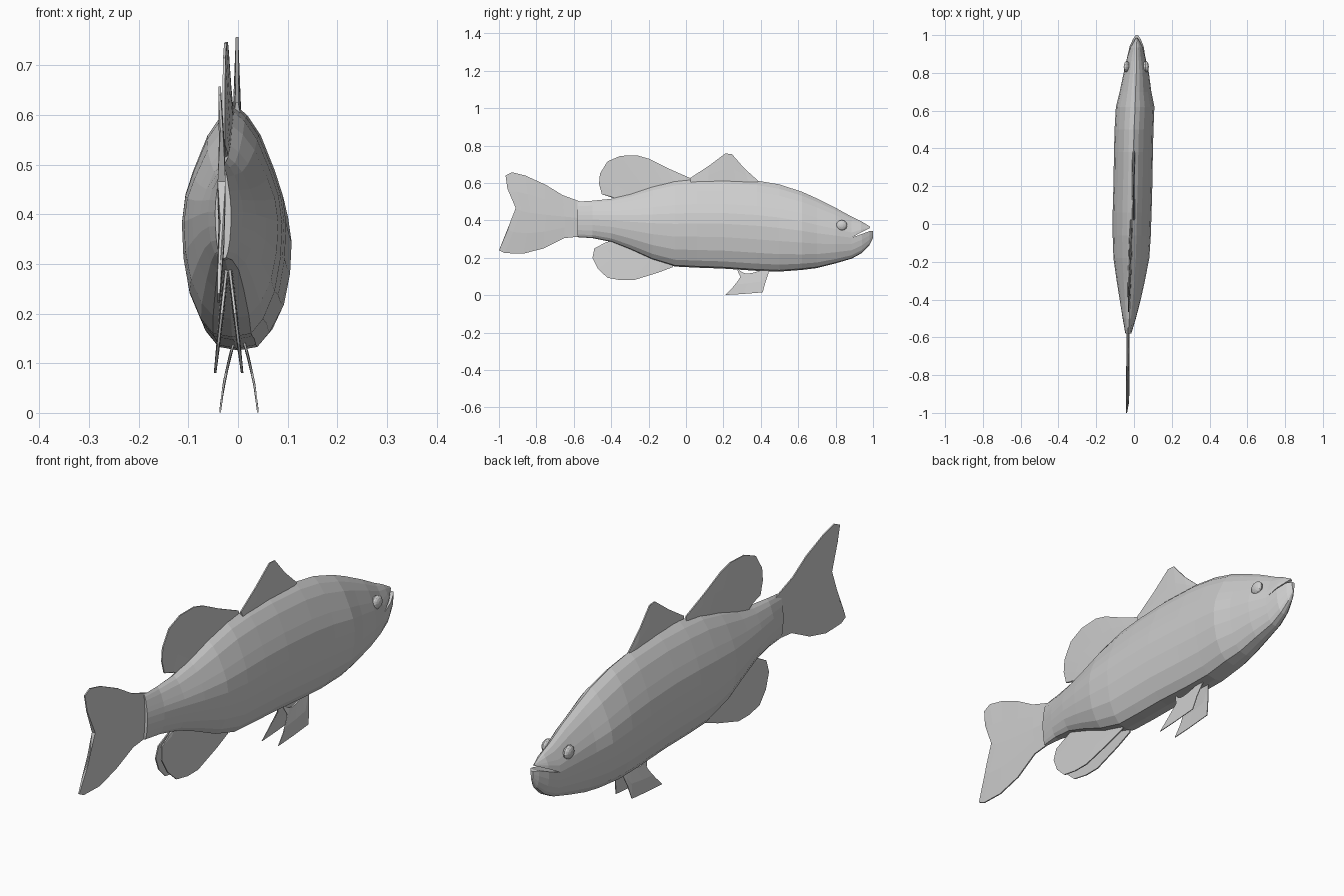
import bpy, bmesh, math

skin = bpy.data.materials.new("grey skin")
skin.diffuse_color = (0.62, 0.62, 0.62, 1)


def loft(name, rings):
    """Join closed rings of equal length into one capped, flat-shaded skin."""
    bm = bmesh.new()
    loops = [[bm.verts.new(p) for p in r] for r in rings]
    for a, b in zip(loops, loops[1:]):
        n = len(a)
        for i in range(n):
            j = (i + 1) % n
            bm.faces.new((a[i], a[j], b[j], b[i]))
    bm.faces.new(loops[0])
    bm.faces.new(loops[-1])
    bmesh.ops.recalc_face_normals(bm, faces=bm.faces)
    me = bpy.data.meshes.new(name)
    bm.to_mesh(me)
    bm.free()
    me.materials.append(skin)
    ob = bpy.data.objects.new(name, me)
    bpy.context.collection.objects.link(ob)
    return ob


# Half cross-section of the body: (width fraction, height fraction)
HALF = [(0, 0), (.38, .015), (.62, .08), (.85, .2), (.97, .35), (1, .5),
        (.93, .62), (.78, .72), (.5, .87), (.25, .95), (0, 1)]


def section(y, top, bottom, hw, cx, half=HALF):
    side = [(w * hw, bottom + t * (top - bottom)) for w, t in half]
    other = [(-x, z) for x, z in reversed(side) if x > 1e-6]
    return [(cx + x, y, z) for x, z in side + other]


# Body, tail root to mouth corner: y, top, bottom, half width, centre x
BODY = [(-.58, .50, .31, .016, -.03), (-.5, .505, .305, .035, -.025),
        (-.4, .515, .285, .056, -.02), (-.3, .54, .245, .075, -.017),
        (-.18, .58, .19, .095, -.014), (-.06, .61, .153, .101, -.012),
        (.06, .62, .147, .103, -.01), (.2, .622, .142, .103, -.006),
        (.38, .612, .13, .103, -.003), (.5, .592, .126, .103, 0),
        (.62, .553, .135, .102, .006), (.7, .517, .145, .084, .008),
        (.8, .467, .17, .067, .012), (.885, .42, .195, .048, .012)]
loft("body", [section(*s) for s in BODY])

# Jaws continue the upper and lower halves of the last body section
UPPER = [(0, 0)] + [(w, 2 * t - 1) for w, t in HALF if t >= .5]
LOWER = [(w, 2 * t) for w, t in HALF if t <= .5] + [(0, 1)]
loft("upper_jaw", [section(*s, UPPER) for s in
     [(.885, .42, .3075, .048, .012), (.935, .396, .335, .032, .014),
      (.985, .366, .36, .005, .015)]])
loft("lower_jaw", [section(*s, LOWER) for s in
     [(.885, .3075, .195, .048, .012), (.94, .327, .225, .037, .014),
      (.98, .342, .265, .02, .015), (1.0, .342, .305, .006, .015)]])

# Eyes
for side, name in ((1, "right_eye"), (-1, "left_eye")):
    bpy.ops.mesh.primitive_uv_sphere_add(
        segments=12, ring_count=8, radius=.03,
        location=(.012 + side * .05, .832, .373), rotation=(0, math.pi / 2, 0))
    eye = bpy.context.object
    eye.name = name
    eye.scale = (.95, 1, .55)
    eye.data.materials.append(skin)


def fin(name, ribs, bend, root=.009, tip=.0025):
    """Fin from ribs (root y, z, tip y, z); bend gives x from (y, z)."""
    rings = []
    for y0, z0, y1, z1 in ribs:
        ym, zm = (y0 + y1) / 2, (z0 + z1) / 2
        line = [(y0, z0, root), (ym, zm, (root + tip) / 2), (y1, z1, tip)]
        rings.append([(bend(y, z) + w, y, z) for y, z, w in line] +
                     [(bend(y, z) - w, y, z) for y, z, w in reversed(line)])
    return loft(name, rings)


fin("front_dorsal_fin",
    [(.39, .59, .385, .612), (.34, .59, .31, .68), (.27, .59, .245, .755),
     (.2, .59, .21, .757), (.12, .59, .12, .69), (.03, .59, .02, .625)],
    lambda y, z: -.002)

fin("rear_dorsal_fin",
    [(.03, .58, .02, .627), (-.05, .58, -.1, .68), (-.11, .58, -.2, .73),
     (-.16, .56, -.26, .747), (-.21, .55, -.35, .745),
     (-.25, .54, -.42, .715), (-.28, .53, -.46, .65),
     (-.31, .52, -.465, .595), (-.34, .51, -.45, .54),
     (-.36, .505, -.39, .52)],
    lambda y, z: -.015 + .03 * y)

# Anal fin, made of two leaves that open downwards
ANAL = [(-.06, .19, -.07, .15), (-.12, .2, -.15, .12),
        (-.17, .22, -.28, .08), (-.22, .24, -.35, .08),
        (-.26, .25, -.42, .093), (-.3, .27, -.47, .14),
        (-.34, .28, -.5, .2), (-.36, .29, -.49, .25), (-.38, .295, -.43, .282)]
fin("anal_fin_left", ANAL, lambda y, z: -.022 - .11 * max(0, .3 - z), .006)
fin("anal_fin_right", ANAL, lambda y, z: -.018 + .12 * max(0, .3 - z), .006)

# Tail fin, ribs run from upper edge to middle, then on to lower edge
fin("tail_fin_upper",
    [(-.55, .41, -.55, .495), (-.65, .42, -.66, .535),
     (-.75, .43, -.75, .59), (-.83, .44, -.86, .64),
     (-.88, .45, -.93, .657), (-.905, .46, -.965, .64),
     (-.91, .465, -.955, .57)],
    lambda y, z: -.033 - .004 * (z > .6), .008)
fin("tail_fin_lower",
    [(-.55, .41, -.55, .315), (-.65, .42, -.65, .305),
     (-.75, .43, -.76, .25), (-.83, .44, -.87, .222),
     (-.88, .45, -.97, .225), (-.905, .46, -1.0, .24),
     (-.91, .465, -.98, .29), (-.91, .467, -.93, .385)],
    lambda y, z: -.033 - .006 * (z < .3), .008)

# Pelvic fins, a pair that splays outwards
PELVIC = [(.45, .15, .44, .115), (.42, .14, .425, .07),
          (.39, .13, .41, .015), (.36, .12, .3, .006),
          (.33, .115, .21, .001), (.31, .118, .25, .042),
          (.29, .13, .3, .08), (.27, .15, .28, .12)]
for side, name in ((1, "right_pelvic_fin"), (-1, "left_pelvic_fin")):
    fin(name, PELVIC,
        lambda y, z: .002 + side * (.008 + .03 * (1 - (z / .15) ** 1.5)),
        .003, .0015)
